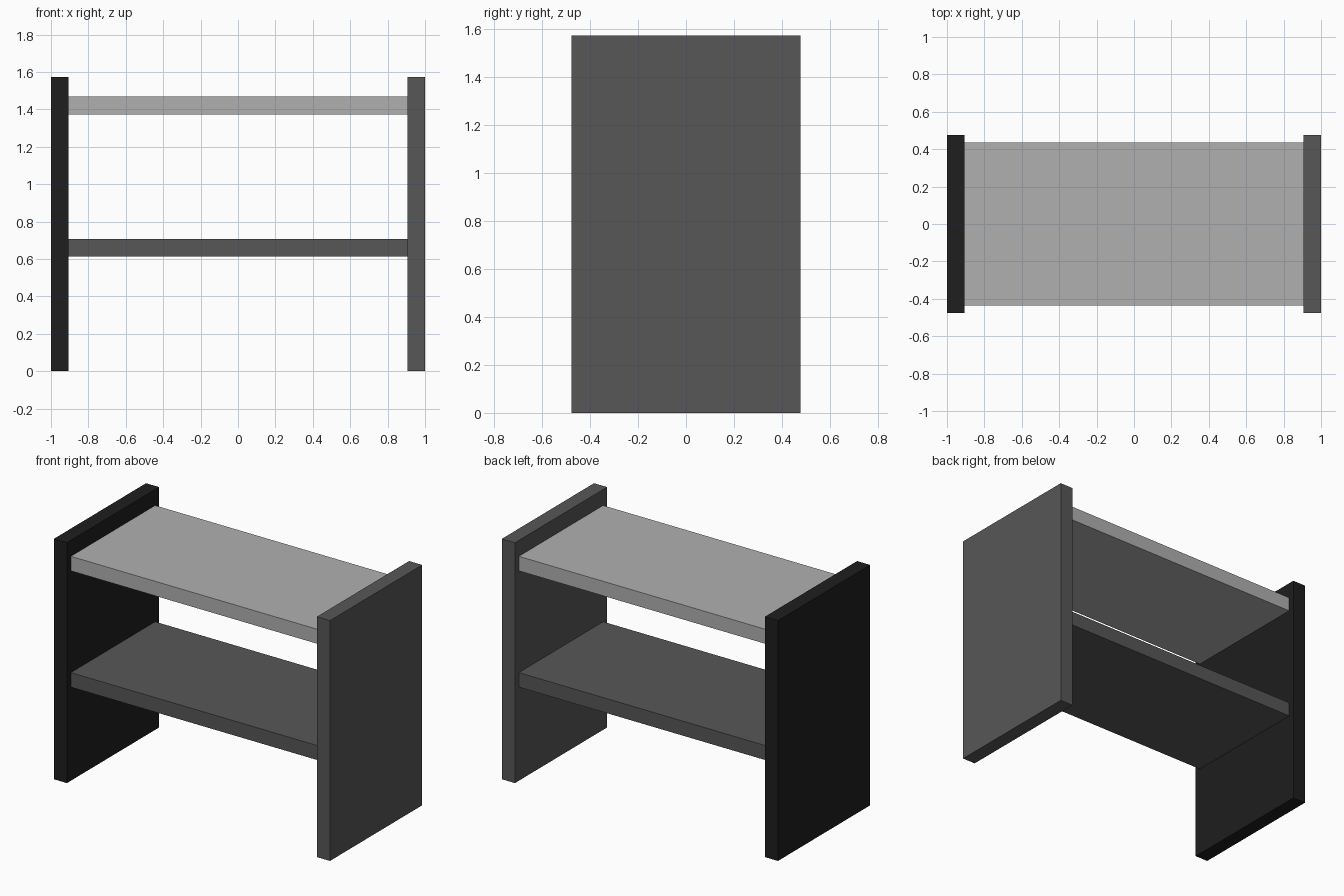
import bpy

if "Cube" in bpy.data.objects:
    bpy.data.objects.remove(bpy.data.objects["Cube"])


def material(name, shade):
    mat = bpy.data.materials.new(name)
    mat.diffuse_color = (shade, shade, shade, 1)
    mat.use_nodes = True
    mat.node_tree.nodes["Principled BSDF"].inputs["Base Color"].default_value = mat.diffuse_color
    return mat


def board(name, size, centre, mat):
    bpy.ops.mesh.primitive_cube_add(size=1, location=centre)
    obj = bpy.context.object
    obj.name = name
    obj.scale = size
    bpy.ops.object.transform_apply(location=False, rotation=False, scale=True)
    obj.data.materials.append(mat)
    return obj


black = material("black", 0.013)
dark_grey = material("dark_grey", 0.095)
light_grey = material("light_grey", 0.434)

T = 0.095        # board thickness
H = 1.573        # side panel height
DEPTH = 0.954    # side panel depth

# Upright side panels
for name, side, mat in (("left_panel", -1, black), ("right_panel", 1, dark_grey)):
    board(name, (T, DEPTH, H), (side * (1 - T / 2), 0, H / 2), mat)

# Horizontal shelves spanning between the panels
for name, z, mat in (("lower_shelf", 0.66, dark_grey), ("top_shelf", 1.421, light_grey)):
    board(name, (2 - 2 * T, 0.872, T), (0, 0, z), mat)
